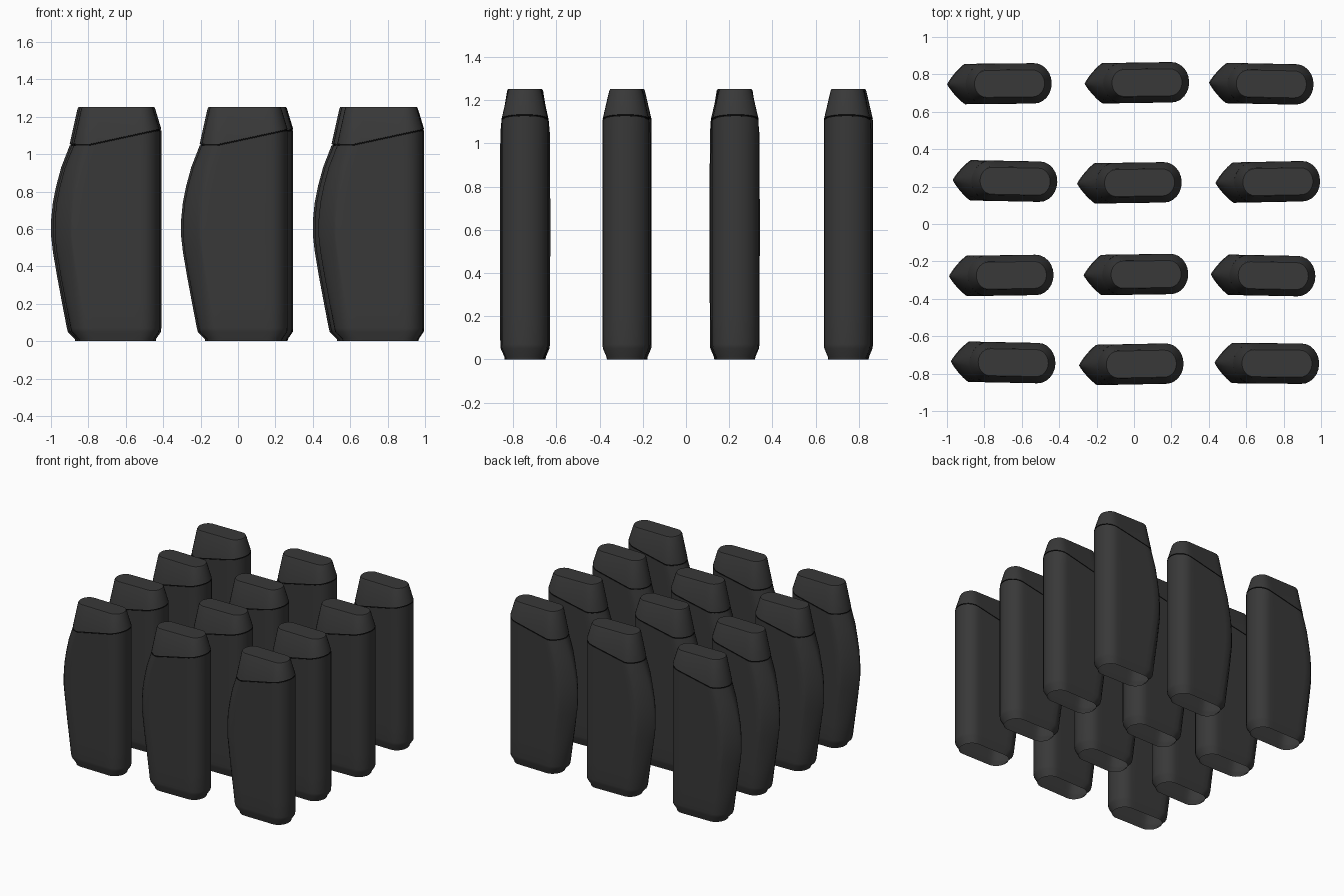
import bpy, bmesh, math

if "Cube" in bpy.data.objects:
    bpy.data.objects.remove(bpy.data.objects["Cube"])


def material(name, value):
    m = bpy.data.materials.new(name)
    m.use_nodes = True
    colour = (value, value, value, 1)
    m.diffuse_color = colour
    m.node_tree.nodes["Principled BSDF"].inputs["Base Color"].default_value = colour
    return m


charcoal = material("charcoal plastic", 0.04)
black = material("black seam", 0.004)

ARC, SIDE = 12, 8


def outline(left, right, half, point):
    """Flattened loop: round right end, left end sharpened by the exponent point."""
    depth = 0.095 * half / 0.108
    angles = [math.pi * (i / ARC - 0.5) for i in range(ARC + 1)]
    pts = [(right - depth + depth * math.cos(a), half * math.sin(a)) for a in angles]
    x0, x1 = right - depth, left + depth
    top = [(x0 + (x1 - x0) * i / SIDE, half) for i in range(1, SIDE)]
    tip = [(x1 - depth * abs(math.cos(a)) ** point,
            -half * math.copysign(abs(math.sin(a)) ** point, a)) for a in angles]
    bottom = [(x, -y) for x, y in reversed(top)]
    return pts + top + tip + bottom


def slant(x):
    """Rise of the cap seam, flat on the left and climbing to the right."""
    return 0.08 * max(0, x + 0.09) / 0.37


# height, left edge, right edge, half thickness, tip sharpness, share of seam slant
RINGS = [
    (0.00, -0.15, 0.25, 0.088, 1.0, 0),
    (0.012, -0.152, 0.252, 0.09, 1.0, 0),
    (0.05, -0.19, 0.278, 0.106, 1.1, 0),
    (0.07, -0.195, 0.28, 0.108, 1.1, 0),
    (0.20, -0.22, 0.28, 0.108, 1.3, 0),
    (0.35, -0.248, 0.28, 0.108, 1.5, 0),
    (0.48, -0.27, 0.28, 0.108, 1.7, 0),
    (0.56, -0.279, 0.28, 0.108, 1.7, 0),
    (0.65, -0.279, 0.28, 0.108, 1.7, 0),
    (0.74, -0.27, 0.28, 0.108, 1.6, 0),
    (0.83, -0.252, 0.28, 0.108, 1.5, 0.1),
    (0.93, -0.225, 0.28, 0.108, 1.3, 0.5),
    (1.046, -0.18, 0.28, 0.108, 1.1, 1),
    (1.047, -0.176, 0.276, 0.104, 1.1, 1),
    (1.053, -0.176, 0.276, 0.104, 1.1, 1),
    (1.054, -0.18, 0.28, 0.107, 1.1, 1),
    (1.243, -0.138, 0.247, 0.077, 1.0, 0),
    (1.252, -0.133, 0.242, 0.072, 1.0, 0),
]
SEAM = (12, 13, 14)

# Bottle mesh lofted through the rings
bm = bmesh.new()
loops = []
for z, left, right, half, point, share in RINGS:
    loops.append([bm.verts.new((x, y, z + share * slant(x)))
                  for x, y in outline(left, right, half, point)])
count = len(loops[0])
for k in range(len(loops) - 1):
    for i in range(count):
        j = (i + 1) % count
        f = bm.faces.new((loops[k][i], loops[k][j], loops[k + 1][j], loops[k + 1][i]))
        f.material_index = 1 if k in SEAM else 0
bm.faces.new(loops[-1])
# The base is left open, as a hollow shell
mesh = bpy.data.meshes.new("bottle")
bm.to_mesh(mesh)
bm.free()
mesh.materials.append(charcoal)
mesh.materials.append(black)

# Rows of bottles, each slightly shifted and turned: x, y, turn
ROWS = {
    "front": [(-0.70, -0.74, -0.02), (-0.015, -0.75, 0.02), (0.71, -0.745, -0.01)],
    "front_middle": [(-0.71, -0.275, 0.015), (0.01, -0.27, 0.015), (0.69, -0.275, -0.02)],
    "back_middle": [(-0.69, 0.23, -0.02), (-0.025, 0.22, 0.015), (0.715, 0.225, 0.02)],
    "back": [(-0.72, 0.75, 0.01), (0.015, 0.755, 0.015), (0.68, 0.75, -0.02)],
}
bottles = []
for row, places in ROWS.items():
    for side, (x, y, turn) in zip(("right", "middle", "left"), places):
        ob = bpy.data.objects.new(f"bottle_{row}_{side}", mesh)
        ob.location = (x, y, 0)
        ob.rotation_euler.z = turn
        bpy.context.collection.objects.link(ob)
        bottles.append(ob)

bpy.ops.object.select_all(action="DESELECT")
bottles[0].select_set(True)
bpy.context.view_layer.objects.active = bottles[0]
bpy.ops.object.shade_smooth_by_angle(angle=math.radians(50))
